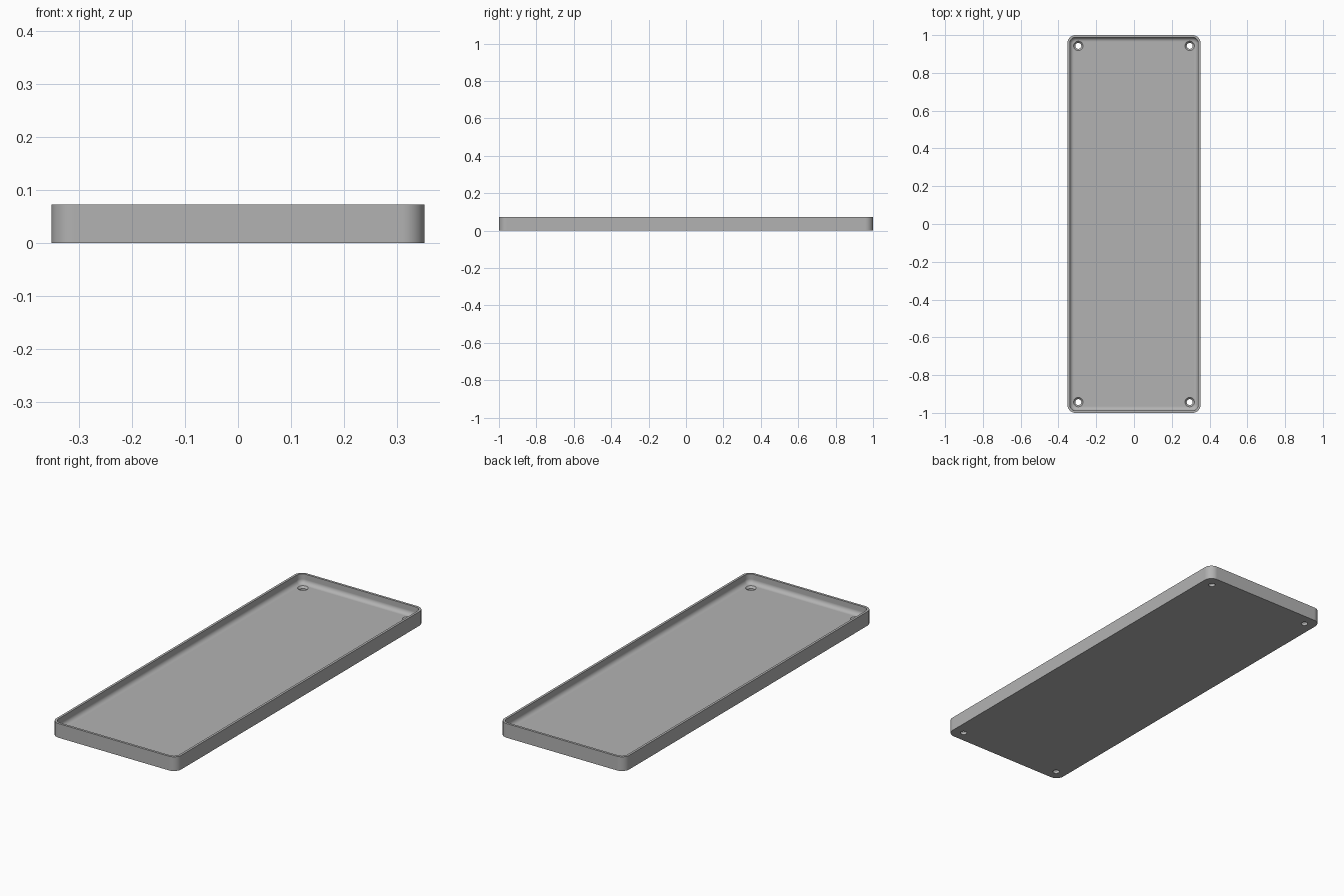
import bpy, bmesh, math

cube = bpy.data.objects.get("Cube")
if cube:
    bpy.data.objects.remove(cube, do_unlink=True)

HALF_X, HALF_Y, HEIGHT, CORNER = 0.352, 1.0, 0.072, 0.042
FLOOR, WALL, FILLET = 0.024, 0.012, 0.022
HOLE_X, HOLE_Y = 0.295, 0.943

grey = bpy.data.materials.new("Plain grey")
grey.use_nodes = True
grey.diffuse_color = (0.45, 0.45, 0.45, 1)
grey.node_tree.nodes["Principled BSDF"].inputs["Base Color"].default_value = (0.45, 0.45, 0.45, 1)


def rounded_rect(inset, z, steps=10):
    """Outline of the tray, moved inwards by inset."""
    r = CORNER - inset
    pts = []
    for i, (sx, sy) in enumerate(((1, 1), (-1, 1), (-1, -1), (1, -1))):
        for k in range(steps + 1):
            a = math.pi / 2 * (i + k / steps)
            pts.append((sx * (HALF_X - CORNER) + r * math.cos(a),
                        sy * (HALF_Y - CORNER) + r * math.sin(a), z))
    return pts


def circle(x, y, r, z, n=32):
    return [(x + r * math.cos(math.tau * k / n), y + r * math.sin(math.tau * k / n), z)
            for k in range(n)]


def loft(bm, loops):
    """Skin a closed solid through loops of equal length."""
    rings = [[bm.verts.new(p) for p in loop] for loop in loops]
    n = len(rings[0])
    for a, b in zip(rings, rings[1:]):
        for k in range(n):
            bm.faces.new((a[k], a[(k + 1) % n], b[(k + 1) % n], b[k]))
    bm.faces.new(rings[0][::-1])
    bm.faces.new(rings[-1])


def finish(name, bm):
    bmesh.ops.recalc_face_normals(bm, faces=bm.faces)
    mesh = bpy.data.meshes.new(name)
    bm.to_mesh(mesh)
    bm.free()
    mesh.materials.append(grey)
    obj = bpy.data.objects.new(name, mesh)
    bpy.context.collection.objects.link(obj)
    return obj


# Tray shell: outer wall, flat rim, inner wall and coved floor edge
loops = [rounded_rect(0, 0), rounded_rect(0, HEIGHT), rounded_rect(WALL, HEIGHT)]
for k in range(9):
    a = math.pi / 2 * k / 8
    loops.append(rounded_rect(WALL + FILLET * (1 - math.cos(a)),
                              FLOOR + FILLET * (1 - math.sin(a))))
bm = bmesh.new()
loft(bm, loops)
tray = finish("tray", bm)

# Countersunk screw holes in the four corners
bm = bmesh.new()
for sx in (-1, 1):
    for sy in (-1, 1):
        x, y = sx * HOLE_X, sy * HOLE_Y
        loft(bm, [circle(x, y, 0.016, -0.02), circle(x, y, 0.016, FLOOR - 0.010),
                  circle(x, y, 0.025, FLOOR), circle(x, y, 0.025, FLOOR + 0.02)])
cutter = finish("screw_hole_cutter", bm)
cutter.hide_render = True

bpy.context.view_layer.objects.active = tray
tray.select_set(True)
cut = tray.modifiers.new("Screw holes", 'BOOLEAN')
cut.operation = 'DIFFERENCE'
cut.solver = 'EXACT'
cut.object = cutter
bpy.ops.object.modifier_apply(modifier=cut.name)
bpy.data.objects.remove(cutter, do_unlink=True)

# Smooth corners and coves, flat floor and walls
bpy.ops.object.select_all(action='DESELECT')
tray.select_set(True)
bpy.ops.object.shade_smooth_by_angle(angle=math.radians(30))
normals = tray.modifiers.new("Flat large faces", 'WEIGHTED_NORMAL')
normals.keep_sharp = True
